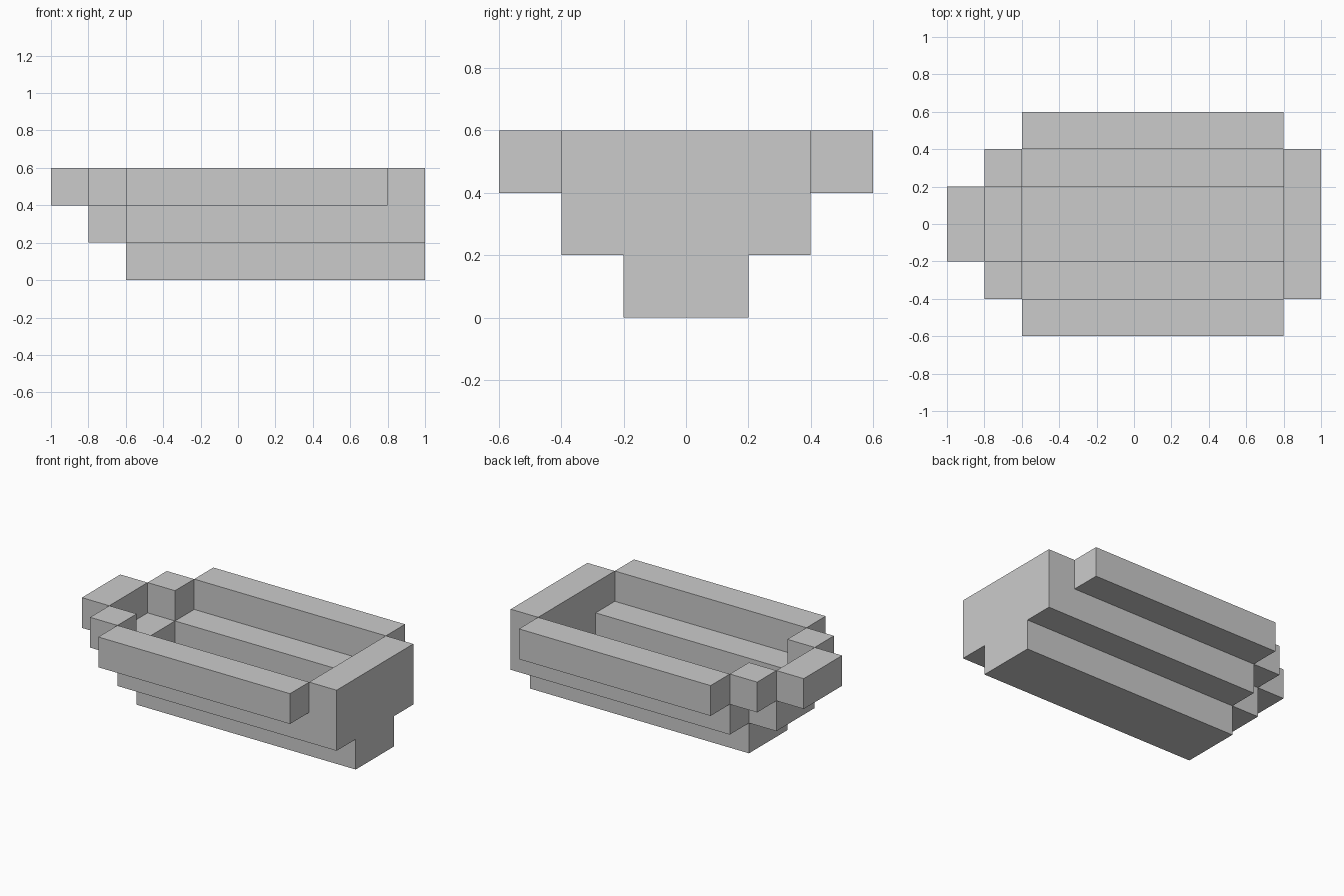
import bpy, bmesh
from mathutils import Matrix, Vector

if "Cube" in bpy.data.objects:
    bpy.data.objects.remove(bpy.data.objects["Cube"])


def box(name, x, y, z):
    """Axis-aligned block from (min, max) ranges."""
    lo, hi = Vector((x[0], y[0], z[0])), Vector((x[1], y[1], z[1]))
    bm = bmesh.new()
    bmesh.ops.create_cube(bm, size=1)
    bmesh.ops.transform(bm, verts=bm.verts,
                        matrix=Matrix.Translation((lo + hi) / 2) @ Matrix.Diagonal((*(hi - lo), 1)))
    mesh = bpy.data.meshes.new(name)
    bm.to_mesh(mesh)
    bm.free()
    obj = bpy.data.objects.new(name, mesh)
    bpy.context.collection.objects.link(obj)
    return obj


def pair(name, x, y, z):
    """The same block on both sides of the hull."""
    box(name + "_left", x, (-y[1], -y[0]), z)
    box(name + "_right", x, y, z)


# Flat bottom of the hull
box("keel", (-0.6, 1.0), (-0.2, 0.2), (0.0, 0.2))

# Stepped side planks
pair("lower_plank", (-0.6, 0.8), (0.2, 0.4), (0.2, 0.4))
pair("upper_plank", (-0.6, 0.8), (0.4, 0.6), (0.4, 0.6))

# Stepped bow
box("lower_bow", (-0.8, -0.6), (-0.2, 0.2), (0.2, 0.4))
box("upper_bow", (-1.0, -0.8), (-0.2, 0.2), (0.4, 0.6))
pair("bow_corner", (-0.8, -0.6), (0.2, 0.4), (0.4, 0.6))

# Flat stern board
box("stern", (0.8, 1.0), (-0.4, 0.4), (0.2, 0.6))
